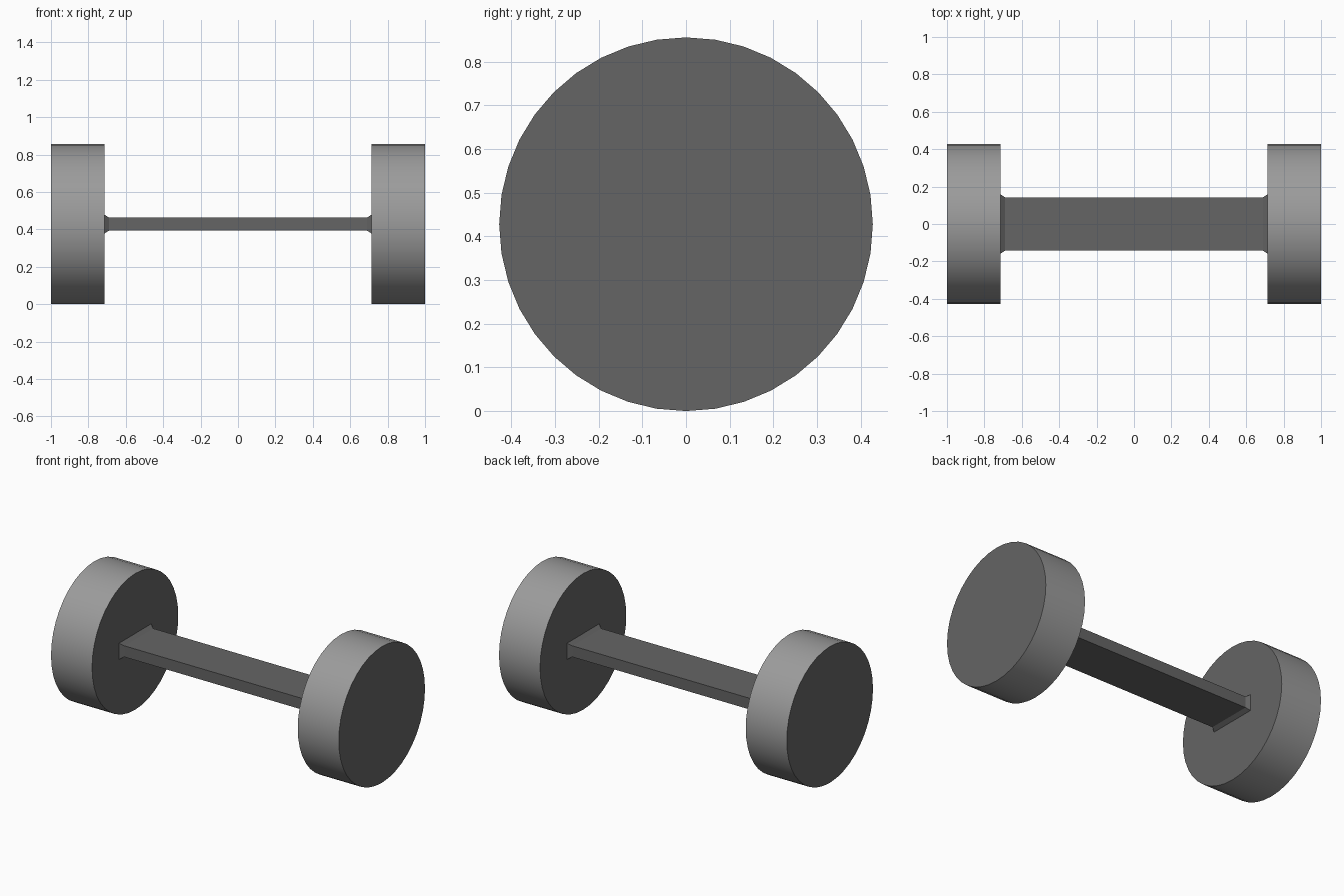
import bpy, bmesh, math
from mathutils import Matrix

if "Cube" in bpy.data.objects:
    bpy.data.objects.remove(bpy.data.objects["Cube"])

R, BAR_END, FLARE_END = 0.428, 0.69, 0.715


def material(name, value):
    m = bpy.data.materials.new(name)
    m.diffuse_color = (value, value, value, 1)
    m.use_nodes = True
    m.node_tree.nodes["Principled BSDF"].inputs["Base Color"].default_value = m.diffuse_color
    return m


light = material("light_grey", 0.33)
dark = material("dark_grey", 0.13)


def finish(name, bm, mats):
    bmesh.ops.recalc_face_normals(bm, faces=bm.faces)
    mesh = bpy.data.meshes.new(name)
    bm.to_mesh(mesh)
    bm.free()
    for m in mats:
        mesh.materials.append(m)
    ob = bpy.data.objects.new(name, mesh)
    bpy.context.collection.objects.link(ob)
    return ob


# Wheels: light smooth treads, dark flat side faces
def wheel(name, side):
    bm = bmesh.new()
    place = (Matrix.Translation((side * (1 + FLARE_END) / 2, 0, R))
             @ Matrix.Rotation(math.pi / 2, 4, 'Y'))
    bmesh.ops.create_cone(bm, cap_ends=True, segments=40, radius1=R, radius2=R,
                          depth=1 - FLARE_END, matrix=place)
    bm.normal_update()
    for f in bm.faces:
        cap = abs(f.normal.x) > 0.9
        f.material_index = int(cap)
        f.smooth = not cap
    for e in bm.edges:
        e.smooth = not any(f.material_index for f in e.link_faces)
    finish(name, bm, [light, dark])


wheel("right_wheel", 1)
wheel("left_wheel", -1)

# Axle: flat rectangular bar flaring out where it meets each wheel
bm = bmesh.new()
rings = []
for x, hy, hz in ((-FLARE_END, 0.159, 0.051), (-BAR_END, 0.143, 0.035),
                  (BAR_END, 0.143, 0.035), (FLARE_END, 0.159, 0.051)):
    rings.append([bm.verts.new((x, sy * hy, R + sz * hz))
                  for sy, sz in ((-1, -1), (1, -1), (1, 1), (-1, 1))])
for a, b in zip(rings, rings[1:]):
    for i in range(4):
        j = (i + 1) % 4
        bm.faces.new((a[i], a[j], b[j], b[i]))
bm.faces.new(rings[0])
bm.faces.new(rings[-1])
finish("axle_bar", bm, [dark])
